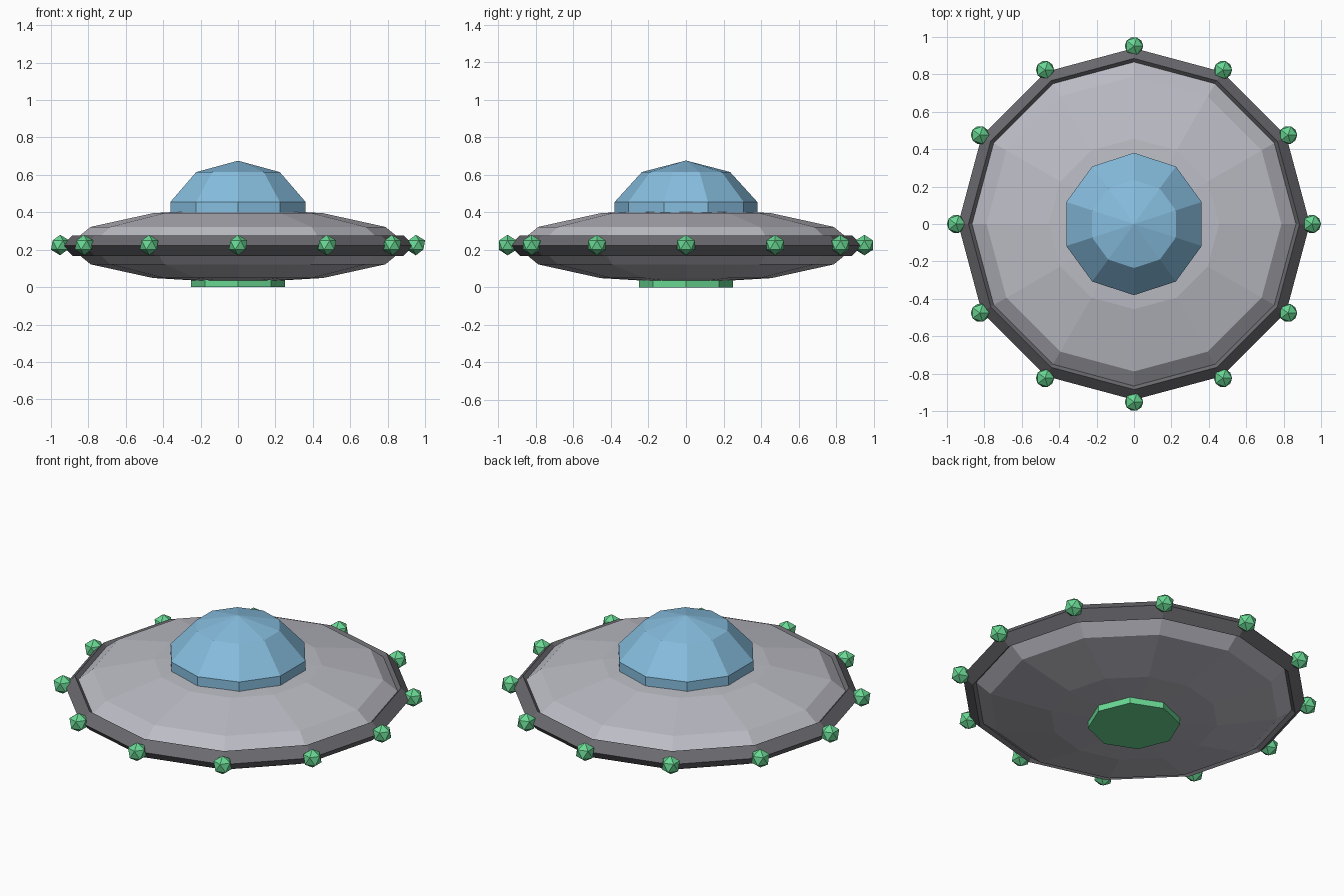
import bpy
from math import radians, sin, cos

cube = bpy.data.objects.get("Cube")
if cube:
    bpy.data.objects.remove(cube, do_unlink=True)


def linear(hex_colour):
    values = [int(hex_colour[i:i + 2], 16) / 255 for i in range(0, 6, 2)]
    return [v / 12.92 if v <= 0.04045 else ((v + 0.055) / 1.055) ** 2.4 for v in values] + [1]


def material(name, hex_colour):
    mat = bpy.data.materials.new(name)
    mat.use_nodes = True
    mat.diffuse_color = linear(hex_colour)
    shader = next(n for n in mat.node_tree.nodes if n.type == 'BSDF_PRINCIPLED')
    shader.inputs["Base Color"].default_value = linear(hex_colour)
    shader.inputs["Roughness"].default_value = 0.6
    return mat


def finish(name, mat, scale=(1, 1, 1)):
    obj = bpy.context.object
    obj.name = name
    obj.scale = scale
    obj.data.materials.append(mat)
    return obj


hull_grey = material("hull grey", "BCBCC5")
rim_grey = material("dark rim grey", "6B6A6F")
dome_blue = material("dome blue", "86BDDE")
light_green = material("light green", "69D793")

MID = 0.222  # height of the saucer's widest line

# Flattened saucer body
bpy.ops.mesh.primitive_uv_sphere_add(segments=12, ring_count=6, radius=1, location=(0, 0, MID))
finish("saucer_hull", hull_grey, (0.91, 0.91, 0.2))

# Diamond-section band around the edge
bpy.ops.mesh.primitive_torus_add(major_segments=12, minor_segments=4, major_radius=0.885,
                                 minor_radius=0.055, location=(0, 0, MID))
finish("rim_band", rim_grey)

# Cockpit dome, its lower part sunk in the hull
bpy.ops.mesh.primitive_uv_sphere_add(segments=10, ring_count=5, radius=1, location=(0, 0, 0.356))
finish("cockpit_dome", dome_blue, (0.4, 0.4, 0.32))

# Glowing pad underneath
bpy.ops.mesh.primitive_cylinder_add(vertices=8, radius=0.25, depth=0.07, location=(0, 0, 0.035))
finish("belly_pad", light_green)

# Ring of faceted lights
for i in range(12):
    a = radians(30 * i)
    bpy.ops.mesh.primitive_ico_sphere_add(subdivisions=1, radius=0.055,
                                          location=(0.951 * cos(a), 0.951 * sin(a), MID + 0.003))
    finish(f"rim_light_{i + 1}", light_green)
